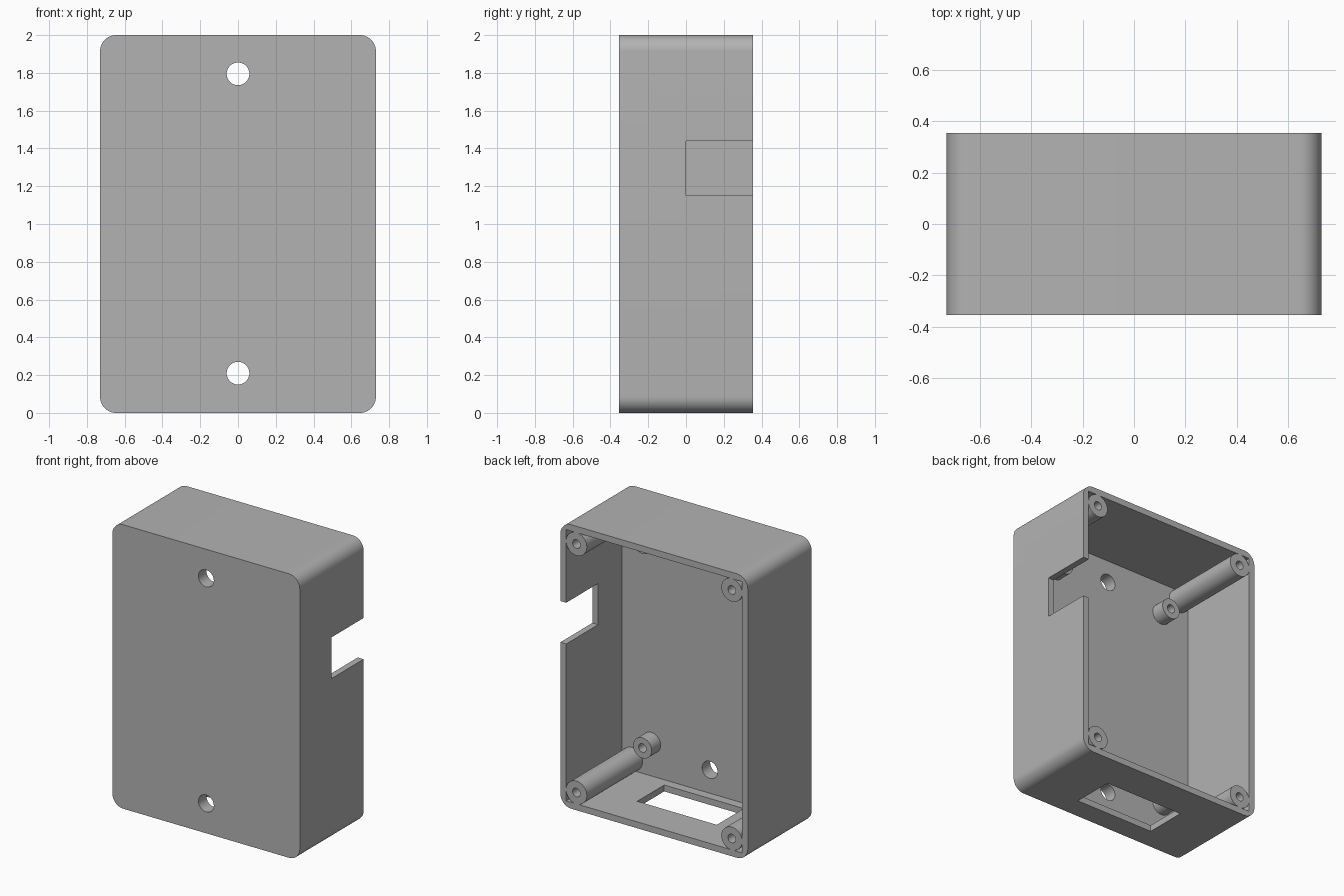
import bpy, bmesh, math
from mathutils import Matrix, Vector

cube = bpy.data.objects.get("Cube")
if cube:
    bpy.data.objects.remove(cube, do_unlink=True)

# Overall dimensions
W, D, H = 1.46, 0.71, 2.0
WALL, FRONT, RADIUS = 0.045, 0.09, 0.085
BACK_Y = D / 2
FLOOR_Y = -D / 2 + FRONT

grey = bpy.data.materials.new("plain_grey")
grey.use_nodes = True
grey.diffuse_color = (0.45, 0.45, 0.45, 1)
grey.node_tree.nodes["Principled BSDF"].inputs["Base Color"].default_value = grey.diffuse_color


def add_object(name, bm):
    bmesh.ops.recalc_face_normals(bm, faces=bm.faces)
    mesh = bpy.data.meshes.new(name)
    bm.to_mesh(mesh)
    bm.free()
    mesh.materials.append(grey)
    obj = bpy.data.objects.new(name, mesh)
    bpy.context.collection.objects.link(obj)
    return obj


def smooth(obj):
    bpy.ops.object.select_all(action="DESELECT")
    obj.select_set(True)
    bpy.context.view_layer.objects.active = obj
    bpy.ops.object.shade_smooth_by_angle(angle=math.radians(35))


def box(name, low, high):
    low, high = Vector(low), Vector(high)
    bm = bmesh.new()
    bmesh.ops.create_cube(bm, size=1)
    bmesh.ops.scale(bm, vec=high - low, verts=bm.verts)
    bmesh.ops.translate(bm, vec=(low + high) / 2, verts=bm.verts)
    return add_object(name, bm)


def rod(name, x, z, radius, y0, y1):
    bm = bmesh.new()
    bmesh.ops.create_cone(bm, cap_ends=True, segments=48, radius1=radius,
                          radius2=radius, depth=y1 - y0)
    bmesh.ops.rotate(bm, matrix=Matrix.Rotation(math.pi / 2, 3, "X"), verts=bm.verts)
    bmesh.ops.translate(bm, vec=(x, (y0 + y1) / 2, z), verts=bm.verts)
    return add_object(name, bm)


def tube(name, x, z, outer, inner, y0, y1, segments=40):
    bm = bmesh.new()
    section = [(outer, y0), (outer, y1), (inner, y1), (inner, y0)]
    rings = []
    for radius, y in section:
        angles = [2 * math.pi * i / segments for i in range(segments)]
        rings.append([bm.verts.new((x + radius * math.cos(a), y, z + radius * math.sin(a)))
                      for a in angles])
    for k in range(4):
        a, b = rings[k], rings[(k + 1) % 4]
        for i in range(segments):
            j = (i + 1) % segments
            bm.faces.new((a[i], a[j], b[j], b[i]))
    obj = add_object(name, bm)
    smooth(obj)
    return obj


# Case body: block with its four front-to-back edges rounded
case = box("case", (-W / 2, -D / 2, 0), (W / 2, BACK_Y, H))
bm = bmesh.new()
bm.from_mesh(case.data)
edges = [e for e in bm.edges if abs(e.verts[0].co.y - e.verts[1].co.y) > 0.1]
bmesh.ops.bevel(bm, geom=edges, offset=RADIUS, segments=12, profile=0.5, affect="EDGES")
bm.to_mesh(case.data)
bm.free()

# Cavity, side cable notch, lower window and two mounting holes
cutters = [
    box("cavity_cutter", (-W / 2 + WALL, FLOOR_Y, WALL), (W / 2 - WALL, 1, H - WALL)),
    box("notch_cutter", (W / 2 - 0.1, 0, 1.15), (1, 1, 1.44)),
    box("window_cutter", (-0.31, -0.2, -0.2), (0.31, 0.1, 0.2)),
    rod("lower_hole_cutter", 0, 0.21, 0.06, -0.6, 0),
    rod("upper_hole_cutter", 0, 1.795, 0.06, -0.6, 0),
]
bpy.context.view_layer.objects.active = case
for cutter in cutters:
    mod = case.modifiers.new("cut", "BOOLEAN")
    mod.operation = "DIFFERENCE"
    mod.solver = "EXACT"
    mod.object = cutter
    bpy.ops.object.modifier_apply(modifier=mod.name)
    bpy.data.objects.remove(cutter, do_unlink=True)
smooth(case)

# Corner screw posts and short board standoffs
for side, sx in (("left", 1), ("right", -1)):
    for level, sz in (("lower", -1), ("upper", 1)):
        tube(f"{level}_{side}_screw_post", sx * 0.605, 1 + sz * 0.875,
             0.081, 0.03, FLOOR_Y, BACK_Y)
        tube(f"{level}_{side}_standoff", sx * 0.455, 1 + sz * 0.72,
             0.072, 0.03, FLOOR_Y, FLOOR_Y + 0.1)
